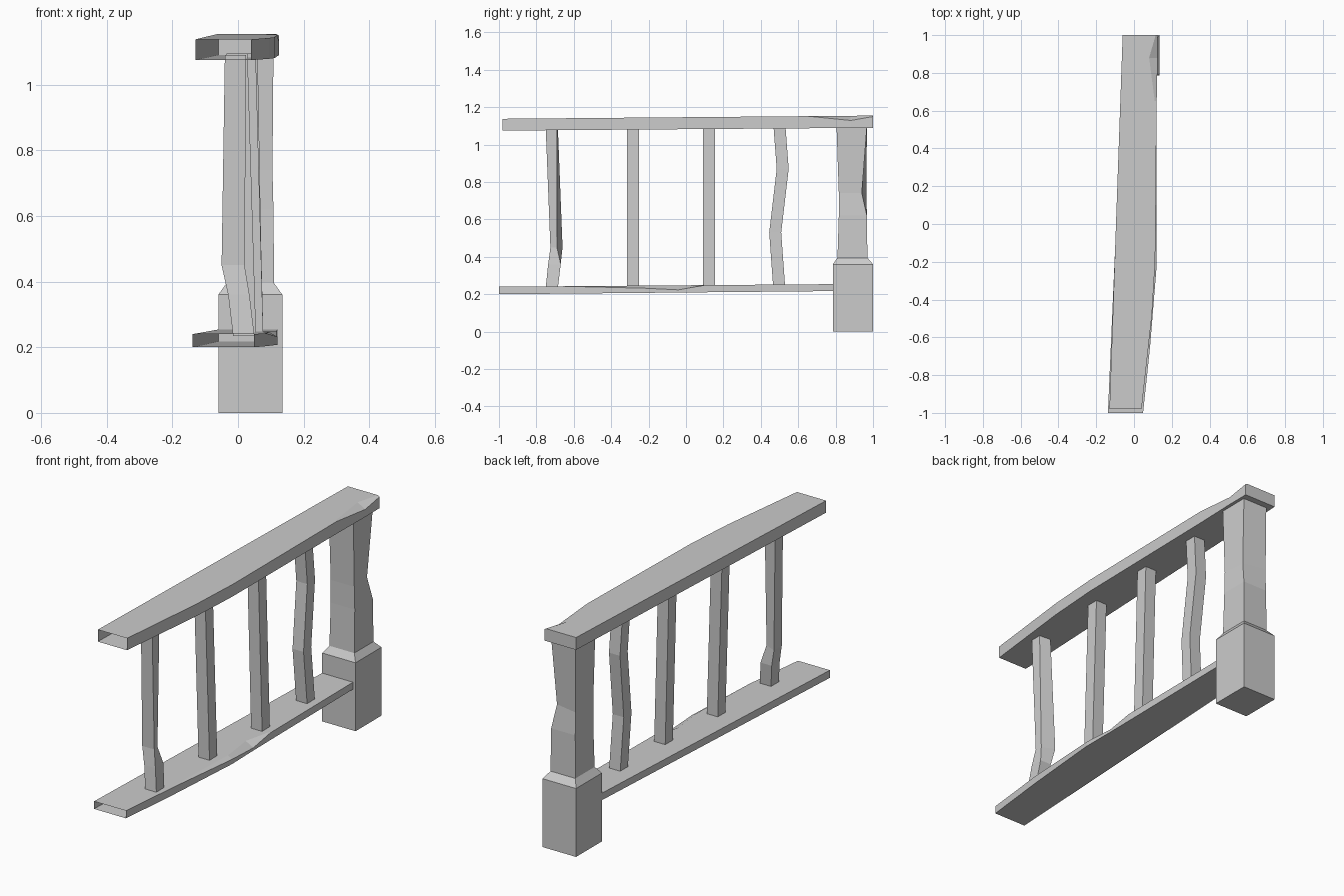
import bpy, bmesh

if "Cube" in bpy.data.objects:
    bpy.data.objects.remove(bpy.data.objects["Cube"], do_unlink=True)

grey = bpy.data.materials.new("plain_grey")
grey.use_nodes = True
COLOUR = (0.6, 0.6, 0.6, 1)
grey.diffuse_color = COLOUR
grey.node_tree.nodes["Principled BSDF"].inputs["Base Color"].default_value = COLOUR


def loft(name, rings, cap_start=True):
    """Skin matching rings of points, flat shaded."""
    bm = bmesh.new()
    loops = [[bm.verts.new(p) for p in ring] for ring in rings]
    n = len(loops[0])
    for a, b in zip(loops, loops[1:]):
        for i in range(n):
            j = (i + 1) % n
            bm.faces.new((a[i], a[j], b[j], b[i]))
    bm.faces.new(loops[-1])
    if cap_start:
        bm.faces.new(loops[0][::-1])
    bmesh.ops.recalc_face_normals(bm, faces=bm.faces)
    mesh = bpy.data.meshes.new(name)
    bm.to_mesh(mesh)
    bm.free()
    mesh.materials.append(grey)
    obj = bpy.data.objects.new(name, mesh)
    bpy.context.collection.objects.link(obj)
    return obj


def lerp(ends, t):
    return ends[0] + (ends[1] - ends[0]) * t


def rail(name, left, bottom, top, stations):
    """Rail open at the front; stations are y, right edge x, corner drop, chip width."""
    y0, y1 = stations[0][0], stations[-1][0]
    rings = []
    for y, right, drop, chip in stations:
        t = (y - y0) / (y1 - y0)
        l, b, h = lerp(left, t), lerp(bottom, t), lerp(top, t)
        rings.append([(l, y, b), (right, y, b), (right, y, h - drop),
                      (right - chip, y, h), (l, y, h)])
    loft(name, rings, cap_start=False)


def box_ring(x0, x1, y0, y1, z, dx=0, dy=0):
    """Rectangle at height z with its left back corner pulled in."""
    return [(x0, y0, z), (x1, y0, z), (x1 - dx, y1 - dy, z), (x0, y1, z)]


# Worn handrail and lower rail
rail("top_rail", (-0.13, -0.06), (1.075, 1.09), (1.138, 1.155), [
    (-0.98, 0.04, 0, 0.01), (-0.48, 0.095, 0, 0.01), (-0.2, 0.112, 0, 0.01),
    (0.65, 0.12, 0, 0.01), (0.88, 0.125, 0.025, 0.045), (1.0, 0.125, 0.005, 0.01)])
rail("bottom_rail", (-0.138, -0.06), (0.2, 0.217), (0.24, 0.254), [
    (-1.0, 0.048, 0, 0.01), (-0.65, 0.085, 0, 0.01), (-0.22, 0.12, 0.014, 0.025),
    (-0.04, 0.118, 0.024, 0.045), (0.1, 0.118, 0, 0.01), (0.79, 0.12, 0, 0.01)])

# Newel post: square base, bevelled shoulder, chipped shaft
loft("newel_post", [
    box_ring(-0.06, 0.135, 0.785, 1.0, 0),
    box_ring(-0.06, 0.135, 0.785, 1.0, 0.36),
    box_ring(-0.035, 0.11, 0.81, 0.97, 0.395),
    box_ring(-0.032, 0.108, 0.817, 0.967, 0.62),
    box_ring(-0.032, 0.105, 0.817, 0.965, 0.74, 0.012, 0.025),
    box_ring(-0.035, 0.108, 0.805, 0.967, 1.095)])

# Balusters, front to back
loft("bent_front_baluster", [
    box_ring(-0.015, 0.05, -0.75, -0.685, 0.235),
    box_ring(-0.03, 0.035, -0.737, -0.67, 0.36),
    box_ring(-0.05, 0.02, -0.725, -0.66, 0.45, 0.006, 0.03),
    box_ring(-0.04, 0.025, -0.75, -0.685, 1.09, 0, 0.005)])
for name, y, low, high in (("second_baluster", -0.283, 0.023, -0.003),
                           ("third_baluster", 0.123, 0.045, 0.022)):
    r = 0.032
    loft(name, [box_ring(x - r, x + r, y - r, y + r, z)
                for x, z in ((low, 0.235), (high, 1.095))])
loft("bent_back_baluster", [
    box_ring(x - 0.032, x + 0.032, y - 0.032, y + 0.032, z)
    for x, y, z in ((0.045, 0.498, 0.24), (0.038, 0.477, 0.53),
                    (0.032, 0.517, 0.87), (0.028, 0.5, 1.095))])
